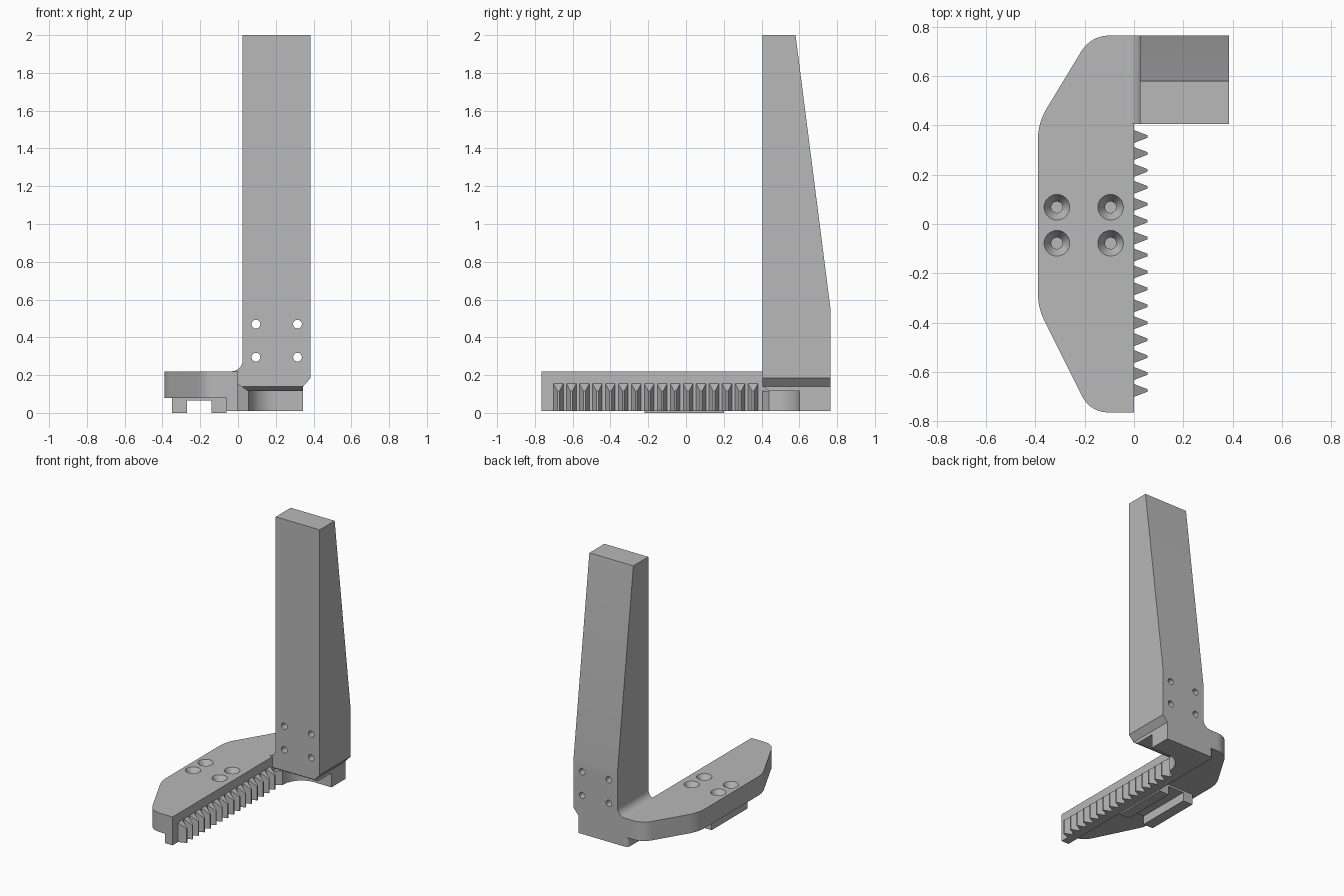
import bpy, bmesh
from math import sin, cos, tau
from mathutils import Vector

cube = bpy.data.objects.get("Cube")
if cube:
    bpy.data.objects.remove(cube)

grey = bpy.data.materials.new("plain grey")
grey.use_nodes = True
grey.diffuse_color = (0.48, 0.48, 0.48, 1)
grey.node_tree.nodes["Principled BSDF"].inputs["Base Color"].default_value = grey.diffuse_color


def loft(bm, rings):
    """Skin a stack of matching rings and cap both ends."""
    loops = [[bm.verts.new(p) for p in ring] for ring in rings]
    n = len(loops[0])
    for a, b in zip(loops, loops[1:]):
        for i in range(n):
            j = (i + 1) % n
            bm.faces.new((a[i], a[j], b[j], b[i]))
    bm.faces.new(loops[0][::-1])
    bm.faces.new(loops[-1])


def make(name, solids):
    """One object from a list of lofted solids."""
    bm = bmesh.new()
    for rings in solids:
        loft(bm, rings)
    bmesh.ops.recalc_face_normals(bm, faces=bm.faces)
    mesh = bpy.data.meshes.new(name)
    bm.to_mesh(mesh)
    bm.free()
    mesh.materials.append(grey)
    ob = bpy.data.objects.new(name, mesh)
    bpy.context.collection.objects.link(ob)
    return ob


def prism(points, axis, lo, hi):
    """Rings for a flat outline extruded along an axis."""
    def place(p, h):
        p = list(p)
        p.insert(axis, h)
        return p
    return [[place(p, h) for p in points] for h in (lo, hi)]


def rect(x0, x1, y0, y1):
    return [(x0, y0), (x1, y0), (x1, y1), (x0, y1)]


def box(x0, x1, y0, y1, z0, z1):
    return prism(rect(x0, x1, y0, y1), 2, z0, z1)


def rounded(corners, steps=10):
    """Outline from (x, y, tangent length) corners, rounding where length > 0."""
    out = []
    for i, (x, y, t) in enumerate(corners):
        c = Vector((x, y))
        if not t:
            out.append(c)
            continue
        before = Vector(corners[i - 1][:2])
        after = Vector(corners[(i + 1) % len(corners)][:2])
        a = c + (before - c).normalized() * t
        b = c + (after - c).normalized() * t
        for k in range(steps + 1):
            u = k / steps
            out.append(a * (1 - u) ** 2 + c * 2 * u * (1 - u) + b * u * u)
    return out


def arc(cx, cy, r, start, turn, steps=12):
    return [(cx + r * cos(tau * (start + turn * k / steps)),
             cy + r * sin(tau * (start + turn * k / steps))) for k in range(steps + 1)]


def circle(cx, cy, r, n=32):
    return arc(cx, cy, r, 0, 1, n)[:-1]


def cut(ob, solids):
    cutter = make("cutter", solids)
    cutter.hide_render = True
    mod = ob.modifiers.new("holes", "BOOLEAN")
    mod.operation, mod.solver, mod.object = "DIFFERENCE", "EXACT", cutter
    bpy.context.view_layer.objects.active = ob
    bpy.ops.object.modifier_apply(modifier=mod.name)
    bpy.data.objects.remove(cutter)


# Base plate with rounded, tapered ends
outline = rounded([(0, -0.765, 0), (0, 0.765, 0), (-0.175, 0.765, 0.08),
                   (-0.39, 0.41, 0.07), (-0.39, -0.34, 0.06), (-0.178, -0.765, 0.08)])
plate = make("base_plate", [prism(outline, 2, 0.08, 0.22)])

# Countersunk screw holes in the plate
sinks = []
for x in (-0.313, -0.095):
    for y in (-0.078, 0.068):
        sinks.append([[(px, py, z) for px, py in circle(x, y, r)]
                      for r, z in ((0.023, 0.1), (0.023, 0.17), (0.052, 0.22), (0.052, 0.25))])
cut(plate, sinks)

# Grooved guide under the plate
make("guide_block", [box(-0.35, -0.06, -0.22, 0.2, 0.065, 0.08),
                     box(-0.35, -0.27, -0.22, 0.2, 0, 0.065),
                     box(-0.14, -0.06, -0.22, 0.2, 0, 0.065)])

# Rack rail and its teeth
rail = rounded([(0, -0.765, 0), (0, 0.765, 0), (-0.06, 0.765, 0.03), (-0.06, -0.765, 0)])
make("rack_rail", [prism(rail, 2, 0.01, 0.08)])


def section(x, y, half, top):
    return [(x, py, pz) for py, pz in rect(y - half, y + half, 0.01, top)]


make("rack_teeth", [[section(0, y, 0.026, 0.155), section(0.055, y, 0.005, 0.115)]
                    for y in (0.355 - 0.0687 * i for i in range(16))])

# Tapered upright finger with a bevelled lower edge
levels = [(0.345, 0.765, 0.14), (0.385, 0.765, 0.185), (0.385, 0.765, 0.55), (0.385, 0.58, 2)]
tower = make("upright_finger", [[[(px, py, z) for px, py in rect(0.025, x1, 0.405, y1)]
                                 for x1, y1, z in levels]])
cut(tower, [prism(circle(x, z, 0.023), 1, 0.3, 0.9) for x in (0.095, 0.315) for z in (0.295, 0.47)])

# Web joining plate and finger, with a curved fillet on top
web = arc(-0.035, 0.28, 0.06, 0.75, 0.25) + [(0.025, 0.14), (0, 0.14), (0, 0.22)]
make("fillet_web", [prism(web, 1, 0.405, 0.765)])

# Foot below the finger, with a sloped lip and a scooped inner corner
lip = [(0.405, 0.14), (0.445, 0.115), (0.765, 0.115), (0.765, 0.14)]
make("foot_lip", [prism(lip, 0, 0, 0.345)])
foot = [(0, 0.405), (0.055, 0.44)] + arc(0.205, 0.45, 0.15, 0.5, -0.25) + [
    (0.345, 0.6), (0.345, 0.765), (0, 0.765)]
make("foot", [prism(foot, 2, 0.01, 0.115)])

# Smooth the curved walls only
for ob in bpy.context.collection.objects:
    if ob.type == "MESH" and grey.name in ob.data.materials:
        bpy.ops.object.select_all(action="DESELECT")
        ob.select_set(True)
        bpy.context.view_layer.objects.active = ob
        bpy.ops.object.shade_smooth_by_angle(angle=0.4)
